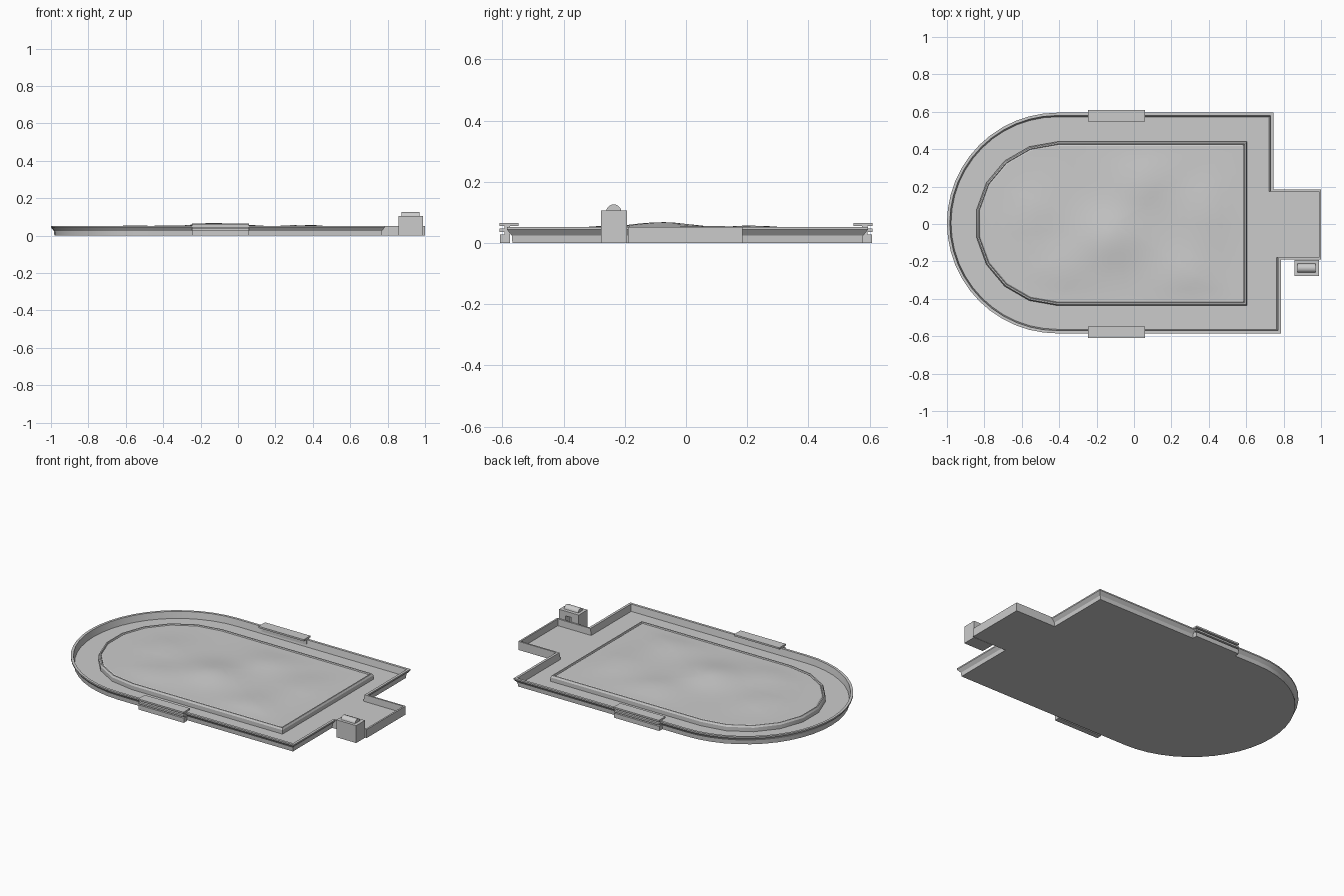
import bpy, bmesh, math
from mathutils import Vector

if "Cube" in bpy.data.objects:
    bpy.data.objects.remove(bpy.data.objects["Cube"])


def make_object(name, bm, smooth=None):
    bmesh.ops.recalc_face_normals(bm, faces=bm.faces)
    me = bpy.data.meshes.new(name)
    bm.to_mesh(me)
    bm.free()
    ob = bpy.data.objects.new(name, me)
    bpy.context.collection.objects.link(ob)
    if smooth:
        bpy.context.view_layer.objects.active = ob
        ob.select_set(True)
        bpy.ops.object.shade_smooth_by_angle(angle=math.radians(smooth))
        ob.select_set(False)
    return ob


def box(name, x0, x1, y0, y1, z0, z1):
    bm = bmesh.new()
    bmesh.ops.create_cube(bm, size=1)
    for v in bm.verts:
        v.co = ((x0 + x1) / 2 + v.co.x * (x1 - x0),
                (y0 + y1) / 2 + v.co.y * (y1 - y0),
                (z0 + z1) / 2 + v.co.z * (z1 - z0))
    return make_object(name, bm)


def arc(cx, cy, r, n):
    return [(cx + r * math.cos(a), cy + r * math.sin(a))
            for a in (math.pi / 2 + math.pi * i / n for i in range(n + 1))]


def inset(pts, dists):
    """Move every edge of a counter-clockwise outline inward by its distance."""
    out, n = [], len(pts)
    for i in range(n):
        p, q, r = (Vector(pts[j % n]) for j in (i - 1, i, i + 1))
        a, b = (q - p).normalized(), (r - q).normalized()
        na, nb = Vector((-a.y, a.x)), Vector((-b.y, b.x))
        da, db = dists[i - 1], dists[i]
        det = na.x * nb.y - na.y * nb.x
        if abs(det) < 1e-4:
            out.append(q + na * da)
        else:
            out.append(q + Vector(((da * nb.y - db * na.y) / det,
                                   (db * na.x - da * nb.x) / det)))
    return out


def ring(bm, pts, z):
    return [bm.verts.new((p[0], p[1], z)) for p in pts]


def bridge(bm, a, b):
    n = len(a)
    for i in range(n):
        bm.faces.new((a[i], a[(i + 1) % n], b[(i + 1) % n], b[i]))


# Arena shell: floor with a flared outer wall; the gateway walls are vertical
outline = arc(-0.41, 0.005, 0.59, 24) + [
    (0.785, -0.585), (0.785, -0.19), (1.0, -0.19),
    (1.0, 0.185), (0.745, 0.185), (0.745, 0.595)]
gate_edges = {26, 27, 28}
bm = bmesh.new()
rings = []
for out_d, gate_d, z in [(0.018, 0, 0), (0.016, 0, 0.024), (0, 0, 0.044),
                         (0, 0, 0.052), (0.015, 0.010, 0.052),
                         (0.022, 0.012, 0.012)]:
    d = [gate_d if i in gate_edges else out_d for i in range(len(outline))]
    rings.append(ring(bm, inset(outline, d), z))
for a, b in zip(rings, rings[1:]):
    bridge(bm, a, b)
bm.faces.new(rings[0])
bm.faces.new(rings[-1])
make_object("arena_wall_and_floor", bm, 25)

# Central field: raised kerb around gently rolling ground
field = arc(-0.41, 0.002, 0.438, 9)
for t in range(8):
    field.append((-0.41 + 1.015 * (t + 1) / 8, -0.436))
field += [(0.605, -0.436 + 0.876 * t / 6) for t in range(1, 6)]
field += [(0.605 - 1.015 * t / 8, 0.44) for t in range(8)]
hills = [(-0.13, -0.08, 0.024, 0.16), (0.4, 0.07, 0.013, 0.14),
         (-0.55, 0.05, 0.012, 0.12), (0.05, 0.22, 0.013, 0.13),
         (0.3, -0.26, 0.012, 0.13), (-0.4, -0.24, 0.011, 0.12)]


def ground(x, y, s):
    h = sum(a * math.exp(-((x - cx) ** 2 + (y - cy) ** 2) / w ** 2)
            for cx, cy, a, w in hills)
    return 0.044 + h * min(1, (1 - s) * 5)


bm = bmesh.new()
rings = []
for d, z in [(0, 0.011), (0, 0.036), (0.006, 0.047), (0.013, 0.047),
             (0.016, 0.040), (0.022, 0.044)]:
    rings.append(ring(bm, inset(field, [d] * len(field)), z))
edge = [v.co.copy() for v in rings[-1]]
for k in range(1, 12):
    s = 1 - k / 12
    pts = [(-0.1 + (p.x + 0.1) * s, p.y * s) for p in edge]
    rings.append([bm.verts.new((x, y, ground(x, y, s))) for x, y in pts])
for a, b in zip(rings, rings[1:]):
    bridge(bm, a, b)
top = bm.verts.new((-0.1, 0, ground(-0.1, 0, 0)))
for i, v in enumerate(rings[-1]):
    bm.faces.new((v, rings[-1][(i + 1) % len(field)], top))
make_object("central_field", bm, 25)

# Covered stands on both long sides
for side, label in ((1, "back"), (-1, "front")):
    for part, a, b, z0, z1 in (("base", 0.575, 0.607, 0, 0.028),
                               ("back_panel", 0.575, 0.593, 0.02, 0.06),
                               ("ledge", 0.575, 0.609, 0.036, 0.047),
                               ("roof", 0.547, 0.61, 0.056, 0.066)):
        ys = sorted((side * a, side * b))
        box(f"{label}_stand_{part}", -0.245, 0.06, *ys, z0, z1)

# Gatehouse with a doorway facing the gateway
house = box("gatehouse", 0.857, 0.99, -0.277, -0.192, 0, 0.106)
cutter = box("doorway_cutter", 0.905, 0.945, -0.235, -0.15, 0.013, 0.078)
cutter.hide_render = True
cutter.hide_set(True)
mod = house.modifiers.new("doorway", 'BOOLEAN')
mod.object = cutter
mod.solver = 'EXACT'

# Half-round vault on the gatehouse roof
bm = bmesh.new()
ends = [[bm.verts.new((x, -0.236 + 0.024 * math.cos(math.pi * i / 10),
                       0.104 + 0.022 * math.sin(math.pi * i / 10)))
         for i in range(11)] for x in (0.875, 0.97)]
bridge(bm, *ends)
for e in ends:
    bm.faces.new(e)
make_object("gatehouse_vault", bm, 30)
